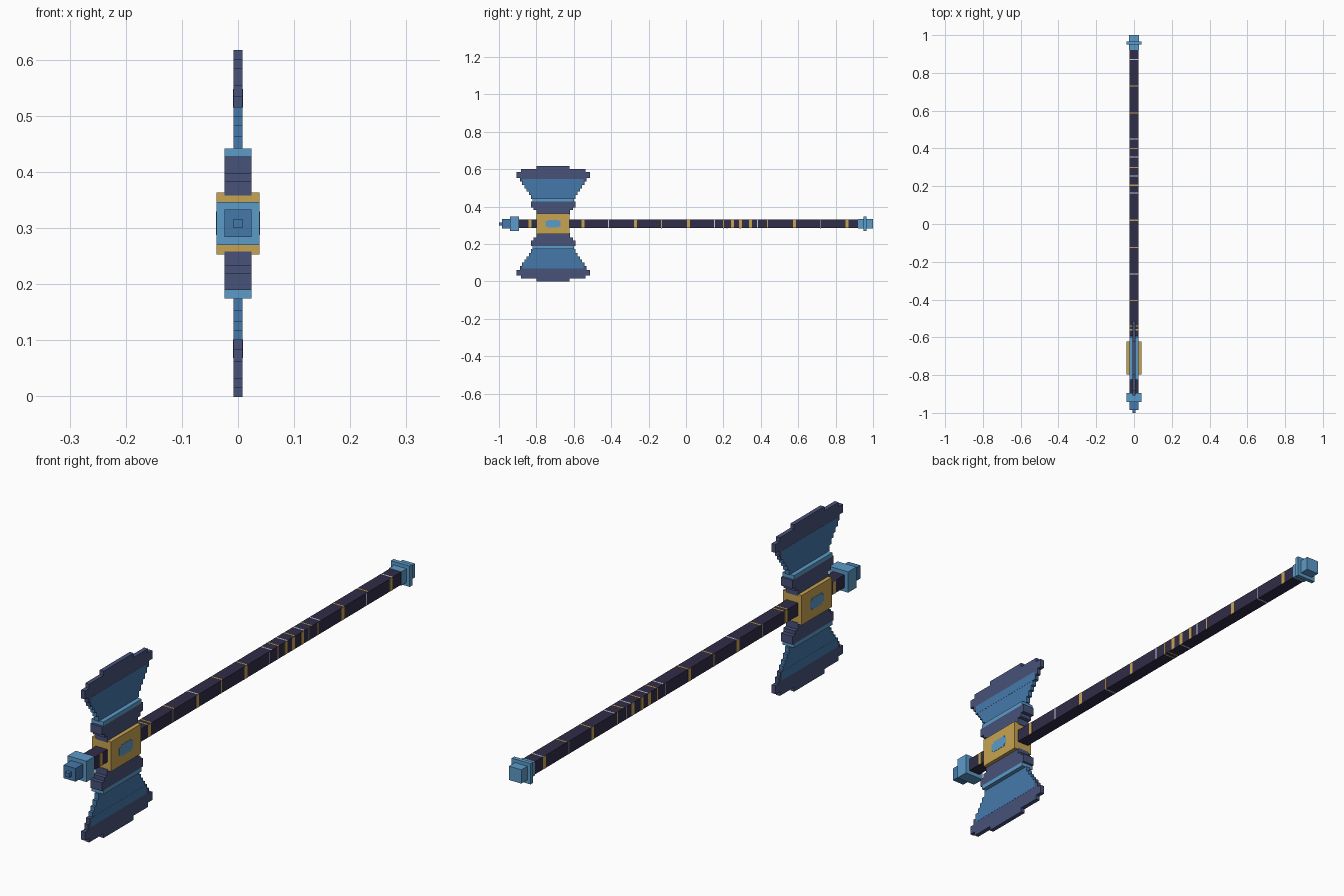
import bpy, bmesh
from mathutils import Matrix, Vector

old = bpy.data.objects.get("Cube")
if old:
    bpy.data.objects.remove(old, do_unlink=True)

MID = 0.308      # height of the shaft axis
HEAD = -0.71     # centre of the head along the shaft


def material(name, rgb):
    lin = [((c / 255 + 0.055) / 1.055) ** 2.4 for c in rgb] + [1]
    m = bpy.data.materials.new(name)
    m.use_nodes = True
    m.diffuse_color = lin
    m.node_tree.nodes["Principled BSDF"].inputs["Base Color"].default_value = lin
    return m


GOLD = material("gold", (200, 164, 82))
SKY = material("light blue", (92, 155, 200))
BLUE = material("mid blue", (69, 121, 170))
SLATE = material("slate blue", (72, 82, 122))
NIGHT = material("dark violet", (48, 45, 72))
WHITE = material("pale lilac", (205, 205, 225))


def boxes(name, mat, parts):
    """One object from (centre, half size) boxes; heights are relative to the axis."""
    bm = bmesh.new()
    for centre, half in parts:
        place = Matrix.Translation(Vector(centre) + Vector((0, 0, MID)))
        bmesh.ops.create_cube(bm, size=2, matrix=place @ Matrix.Diagonal((*half, 1)))
    mesh = bpy.data.meshes.new(name)
    bm.to_mesh(mesh)
    bm.free()
    mesh.materials.append(mat)
    ob = bpy.data.objects.new(name, mesh)
    bpy.context.collection.objects.link(ob)
    return ob


def along(y0, y1, half):
    """Square block on the shaft axis."""
    return ((0, (y0 + y1) / 2, 0), (half, (y1 - y0) / 2, half))


def rows(side, thick, steps):
    """Stacked blade rows given as (inner, outer, half length)."""
    return [((0, HEAD, side * (a + b) / 2), (thick, w, (b - a) / 2)) for a, b, w in steps]


# Shaft and end caps
boxes("shaft", NIGHT, [along(-0.9, 0.93, 0.0235)])
boxes("front_cap", SKY, [along(-0.942, -0.894, 0.0385)])
boxes("front_tip", BLUE, [along(-0.985, -0.94, 0.0245), along(-1.0, -0.98, 0.008)])
boxes("pommel", SKY, [along(0.92, 1.0, 0.0255), along(0.95, 0.965, 0.0385)])

# Head block with stepped badges on both cheeks
boxes("head_block", GOLD, [((0, HEAD, 0), (0.0385, 0.088, 0.055))])
boxes("badge", SKY, [((s * 0.0385, HEAD, 0), (0.001, w, h))
                     for s in (-1, 1) for w, h in ((0.04, 0.014), (0.03, 0.021))])

# Mirrored blades: neck, ridge, blue body and slate rim
for side, tag in ((1, "upper"), (-1, "lower")):
    boxes(tag + "_neck", SLATE, rows(side, 0.024, [
        (0.05, 0.074, 0.09), (0.074, 0.088, 0.105), (0.088, 0.119, 0.12)]))
    boxes(tag + "_ridge", SKY, rows(side, 0.024, [(0.119, 0.134, 0.112)]))
    boxes(tag + "_blade", BLUE, rows(side, 0.008, [
        (0.134, 0.155, 0.118), (0.155, 0.174, 0.13), (0.174, 0.19, 0.142),
        (0.19, 0.207, 0.153)]) + rows(side, 0.0085, [(0.207, 0.24, 0.163)]))
    boxes(tag + "_rim", SLATE, rows(side, 0.008, [
        (0.207, 0.225, 0.167), (0.225, 0.246, 0.178), (0.246, 0.277, 0.197),
        (0.277, 0.293, 0.172), (0.293, 0.309, 0.088)]))


# Thin inlay bands on the shaft
def side_bands(name, mat, places, half):
    boxes(name, mat, [((s * 0.0235, y, 0), (0.0006, half, 0.0235))
                      for y in places for s in (-1, 1)])


def flat_bands(name, mat, places, level):
    boxes(name, mat, [((0, y, level), (0.0225, 0.003, 0.0006)) for y in places])


side_bands("gold_bands", GOLD,
           (-0.835, -0.552, -0.27, 0.013, 0.248, 0.291, 0.344, 0.58, 0.862), 0.008)
side_bands("gold_lines", GOLD, (-0.13, 0.2, 0.435), 0.003)
side_bands("pale_lines", WHITE, (-0.414, 0.152, 0.382, 0.718), 0.002)
flat_bands("top_gold_lines", GOLD, (-0.56, -0.54, -0.405, -0.125, 0.02, 0.205, 0.3,
                                    0.4, 0.587, 0.73), 0.0235)
flat_bands("top_pale_lines", WHITE, (-0.265, 0.165, 0.255, 0.355, 0.45, 0.87), 0.0235)
flat_bands("bottom_gold_lines", GOLD, (0.2, 0.22), -0.0235)
flat_bands("bottom_pale_lines", WHITE, (-0.13, 0.29, 0.72), -0.0235)
